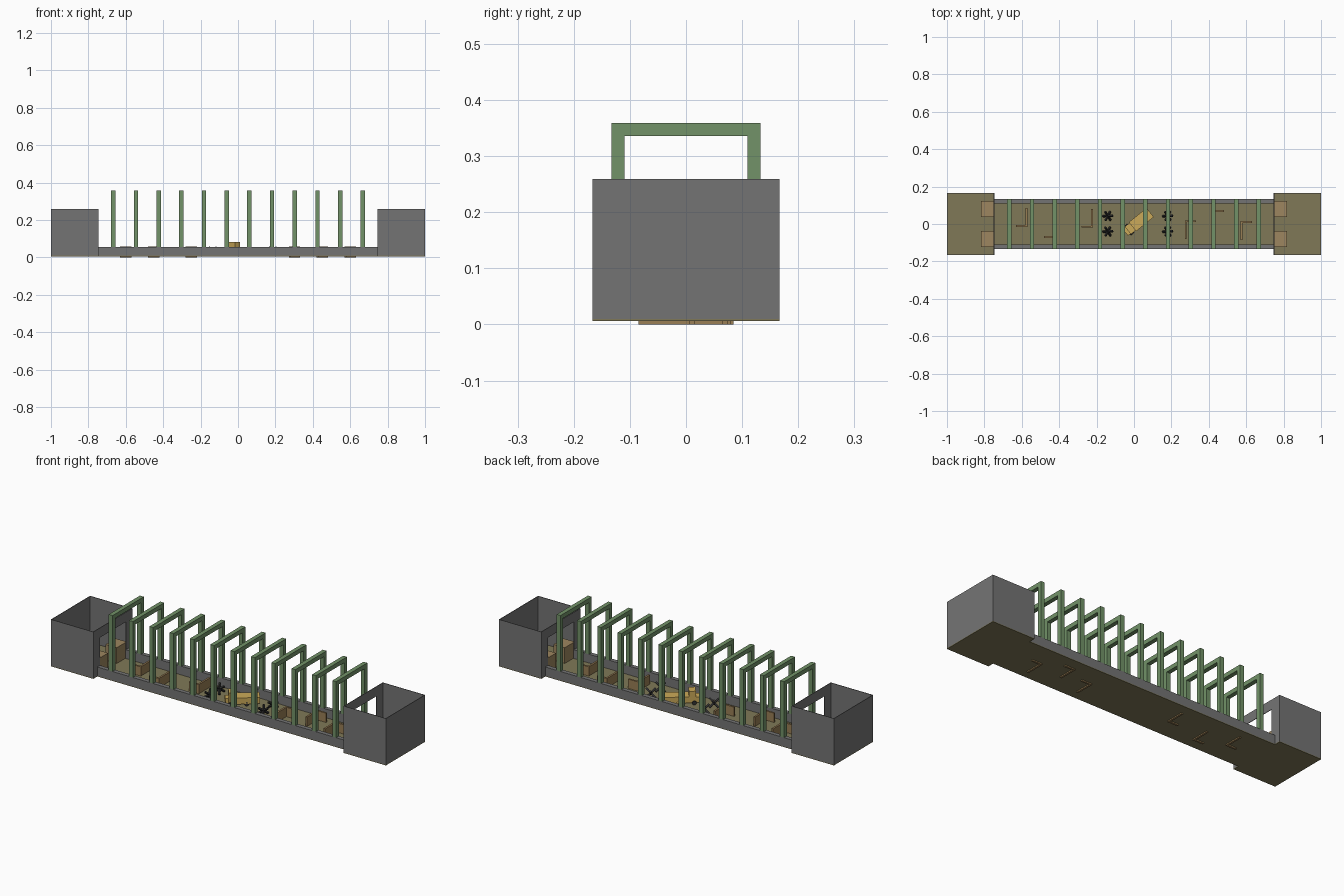
import bpy, bmesh, math
from mathutils import Matrix, Vector

if "Cube" in bpy.data.objects:
    bpy.data.objects.remove(bpy.data.objects["Cube"])


def mat(name, rgb):
    m = bpy.data.materials.new(name)
    m.diffuse_color = (*rgb, 1)
    m.use_nodes = True
    m.node_tree.nodes["Principled BSDF"].inputs["Base Color"].default_value = m.diffuse_color
    return m


GREY = mat("concrete_grey", (0.175, 0.175, 0.175))
OLIVE = mat("floor_olive", (0.215, 0.19, 0.095))
GREEN = mat("arch_green", (0.17, 0.29, 0.14))
BROWN = mat("cover_brown", (0.32, 0.21, 0.09))
TAN = mat("crate_tan", (0.34, 0.24, 0.115))
YELLOW = mat("truck_yellow", (0.60, 0.40, 0.10))
BLACK = mat("black", (0.03, 0.03, 0.03))


def finish(name, bm, material):
    me = bpy.data.meshes.new(name)
    bm.to_mesh(me)
    bm.free()
    ob = bpy.data.objects.new(name, me)
    bpy.context.collection.objects.link(ob)
    me.materials.append(material)
    return ob


def add_box(bm, x0, x1, y0, y1, z0, z1, m=Matrix()):
    t = Matrix.Translation(((x0 + x1) / 2, (y0 + y1) / 2, (z0 + z1) / 2))
    s = Matrix.Diagonal((x1 - x0, y1 - y0, z1 - z0, 1))
    bmesh.ops.create_cube(bm, size=1, matrix=m @ t @ s)


def boxes(name, items, material, m=Matrix()):
    bm = bmesh.new()
    for b in items:
        add_box(bm, *b, m)
    return finish(name, bm, material)


F0, F1 = 0.006, 0.010      # floor slab
X_IN, RW, H = 0.747, 0.167, 0.259
T = 0.003                  # room wall thickness
YI, YO = 0.11, 0.133       # bridge parapet inner and outer

# floor: bridge deck plus the two wider room floors
boxes("bridge_floor", [(-X_IN, X_IN, -YO, YO, F0, F1)], OLIVE)

# end rooms: open top, doorway towards the bridge
for s, side in ((-1, "left"), (1, "right")):
    def sx(a, b):
        return (min(s * a, s * b), max(s * a, s * b))
    boxes(side + "_room_floor", [(*sx(X_IN, 1), -RW, RW, F0, F1)], OLIVE)
    boxes(side + "_room_walls", [
        (*sx(1 - T, 1), -RW, RW, F1, H),
        (*sx(X_IN, 1 - T), -RW, -RW + T, F1, H),
        (*sx(X_IN, 1 - T), RW - T, RW, F1, H),
        (*sx(X_IN, X_IN + T), -RW + T, -YI, F1, H),
        (*sx(X_IN, X_IN + T), YI, RW - T, F1, H),
        (*sx(X_IN, X_IN + T), -YI, YI, 0.207, H)], GREY)
    # crates behind the doorway
    boxes(side + "_room_crates", [
        (*sx(X_IN + T, 0.817), a, a + 0.085, F1, 0.095) for a in (-0.122, 0.037)], TAN)

# parapets along the bridge
boxes("parapets", [(-X_IN, X_IN, min(s * YI, s * YO), max(s * YI, s * YO), F1, 0.057)
                   for s in (-1, 1)], GREY)

# row of square arches
AW = 0.0115
for i in range(12):
    x = -0.667 + i * 0.1213
    boxes("arch_%02d" % (i + 1), [
        (x - AW, x + AW, -YO, -YI, 0.057, 0.336),
        (x - AW, x + AW, YI, YO, 0.057, 0.336),
        (x - AW, x + AW, -YO, YO, 0.336, 0.359)], GREEN)

# L-shaped cover walls: the right half is the left half turned around
W = 0.01
for i, (x, y) in enumerate([(-0.57, -0.015), (-0.42, -0.075), (-0.22, -0.02)]):
    for s, side in ((1, "left"), (-1, "right")):
        m = Matrix.Rotation(0 if s == 1 else math.pi, 4, 'Z')
        if s == -1 and i == 2:
            m = Matrix.Translation((0.052, 0, 0)) @ m
        boxes("%s_cover_%d" % (side, i + 1), [
            (x - W, x, y, y + 0.10, 0, 0.06),
            (x - 0.06, x - W, y, y + W, 0, 0.06)], BROWN, m)

# crossed-beam obstacles
for i, (x, y) in enumerate([(-0.14, 0.043), (-0.14, -0.04), (0.18, 0.043), (0.18, -0.04)]):
    bm = bmesh.new()
    tilt = Vector((1, 1, 1)).rotation_difference(Vector((0, 0, 1))).to_matrix().to_4x4()
    m = Matrix.Translation((x, y, 0.035)) @ Matrix.Rotation(0.3, 4, 'Z') @ tilt
    L, w = 0.033, 0.0045
    add_box(bm, -L, L, -w, w, -w, w, m)
    add_box(bm, -w, w, -L, L, -w, w, m)
    add_box(bm, -w, w, -w, w, -L, L, m)
    finish("obstacle_%d" % (i + 1), bm, BLACK)

# wrecked truck standing across the deck
tm = Matrix.Translation((0.02, 0.008, 0)) @ Matrix.Rotation(math.radians(39), 4, 'Z')
boxes("truck_bed", [(-0.034, 0.085, -0.031, 0.031, 0.022, 0.056)], YELLOW, tm)
boxes("truck_cab", [(-0.068, -0.034, -0.026, 0.026, 0.02, 0.083),
                    (-0.085, -0.068, -0.022, 0.022, 0.02, 0.05)], YELLOW, tm)
bm = bmesh.new()
for x in (-0.06, 0.02, 0.06):
    for y in (-0.027, 0.027):
        bmesh.ops.create_cone(bm, cap_ends=True, segments=12, radius1=0.011, radius2=0.011,
                              depth=0.008, matrix=tm @ Matrix.Translation((x, y, 0.021))
                              @ Matrix.Rotation(math.pi / 2, 4, 'X'))
finish("truck_wheels", bm, BLACK)
